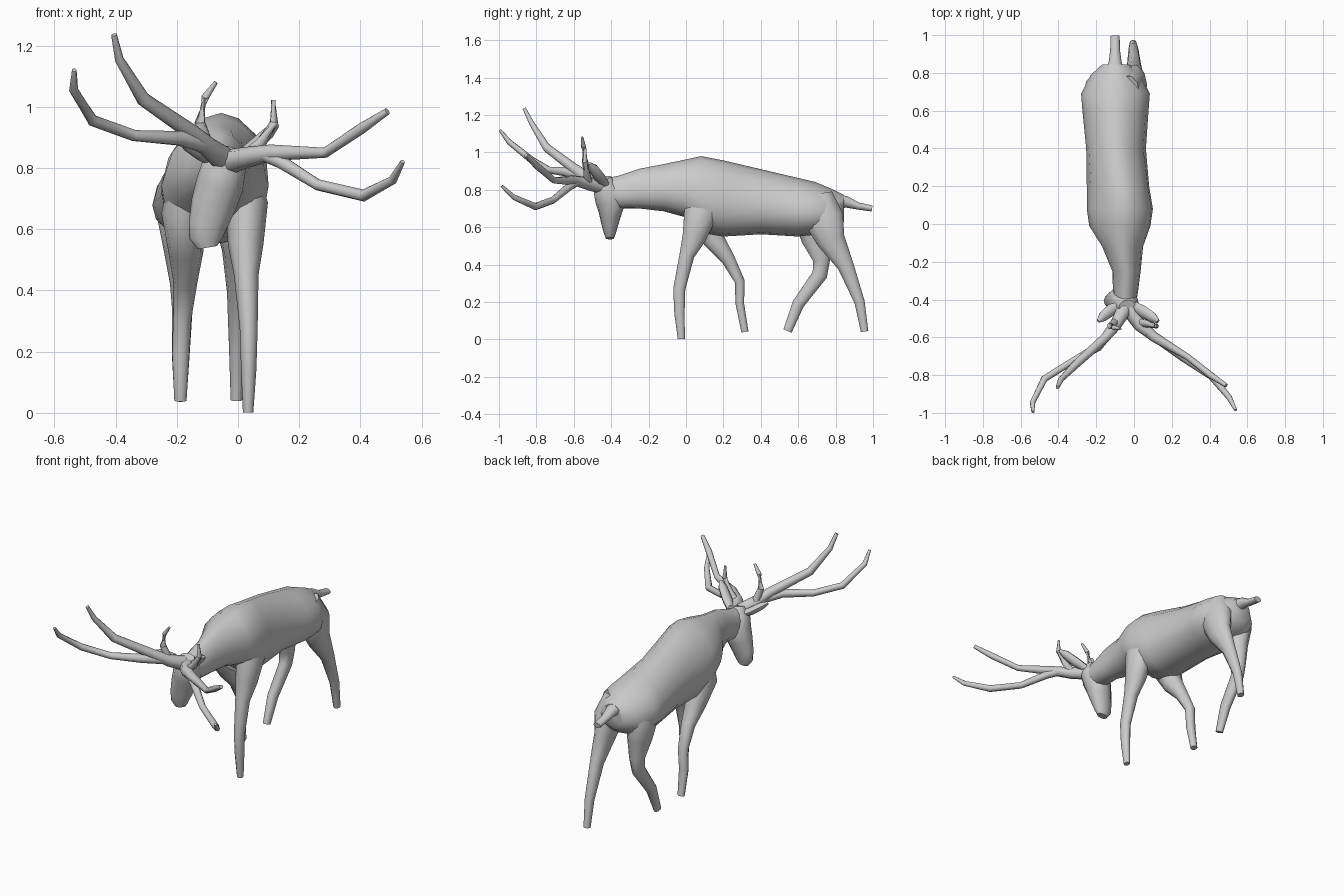
import bpy, bmesh, math
from mathutils import Vector


def loft(name, rings):
    """Skin a list of equal-length point rings and cap both ends."""
    bm = bmesh.new()
    vr = [[bm.verts.new(p) for p in ring] for ring in rings]
    n = len(vr[0])
    for a, b in zip(vr, vr[1:]):
        for i in range(n):
            bm.faces.new((a[i], a[(i + 1) % n], b[(i + 1) % n], b[i]))
    bm.faces.new(vr[0])
    bm.faces.new(vr[-1])
    bmesh.ops.recalc_face_normals(bm, faces=bm.faces)
    me = bpy.data.meshes.new(name)
    bm.to_mesh(me)
    bm.free()
    ob = bpy.data.objects.new(name, me)
    bpy.context.collection.objects.link(ob)
    bpy.ops.object.select_all(action='DESELECT')
    ob.select_set(True)
    bpy.context.view_layer.objects.active = ob
    bpy.ops.object.shade_smooth_by_angle(angle=math.radians(50))
    return ob


def tube(name, pts, sides=10, ref=(1, 0, 0)):
    """Tapered tube; each point is x, y, z, radius along ref, radius across."""
    c = [Vector(p[:3]) for p in pts]
    rings = []
    for i, p in enumerate(pts):
        t = Vector()
        if i > 0:
            t += (c[i] - c[i - 1]).normalized()
        if i < len(c) - 1:
            t += (c[i + 1] - c[i]).normalized()
        t.normalize()
        u = Vector(ref)
        u = (u - t * u.dot(t)).normalized()
        v = t.cross(u)
        ru, rv = p[3], p[-1]
        rings.append([c[i] + u * ru * math.cos(a) + v * rv * math.sin(a)
                      for a in (2 * math.pi * k / sides for k in range(sides))])
    return loft(name, rings)


# Torso and neck: y, centre x, top z, bottom z, half width
sections = [
    (-.46, -.045, .855, .76, .05), (-.36, -.045, .875, .70, .066),
    (-.25, -.04, .912, .70, .075), (-.12, -.06, .937, .685, .108),
    (-.01, -.075, .96, .655, .162), (.08, -.075, .98, .57, .175),
    (.2, -.085, .957, .55, .165), (.4, -.095, .91, .562, .158),
    (.6, -.098, .863, .55, .175), (.69, -.098, .842, .56, .182),
    (.79, -.098, .80, .58, .13), (.845, -.098, .772, .63, .07)]
N = 16
rings = []
for y, xc, zt, zb, hw in sections:
    zm = zb + .42 * (zt - zb)
    ring = []
    for k in range(N):
        a = 2 * math.pi * k / N
        ca, sa = math.cos(a), math.sin(a)
        w = abs(ca) ** (1.15 if sa > 0 else .85)
        x = xc + math.copysign(hw * w, ca)
        # the withers sit slightly towards +x
        x += .02 * max(sa, 0) * (1 if -.05 < y < .3 else 0)
        ring.append((x, y, zm + sa * ((zt - zm) if sa > 0 else (zm - zb))))
    rings.append(ring)
loft("torso_and_neck", rings)

# Tail
tube("tail", [(-.1, .78, .735, .06, .05), (-.1, .86, .735, .034, .032),
              (-.1, .92, .713, .026, .02), (-.1, .995, .70, .024, .017)])

# Head, hanging down from the neck
tube("head", [(-.035, -.44, .86, .045, .04), (-.045, -.425, .81, .072, .072),
              (-.06, -.40, .745, .078, .085), (-.08, -.405, .68, .074, .063),
              (-.1, -.407, .61, .062, .044), (-.105, -.407, .57, .054, .033),
              (-.1, -.407, .54, .032, .022)], 12)

# Legs, foot first
legs = {
    "front_leg_right": [
        (.033, -.025, .002, .017, .02), (.035, -.035, .14, .025, .029),
        (.035, -.036, .27, .029, .034), (.027, .005, .45, .04, .042),
        (.025, .045, .55, .058, .068), (.028, .08, .68, .07, .095),
        (.0, .1, .80, .06, .085)],
    "front_leg_left": [
        (-.188, .315, .04, .02, .02), (-.187, .288, .19, .028, .024),
        (-.182, .287, .31, .03, .028), (-.172, .225, .43, .04, .039),
        (-.17, .15, .53, .058, .06), (-.18, .09, .65, .07, .09),
        (-.16, .09, .79, .06, .08)],
    "hind_leg_left": [
        (-.188, .543, .045, .02, .025), (-.187, .60, .19, .029, .034),
        (-.182, .715, .345, .034, .043), (-.18, .725, .42, .042, .047),
        (-.18, .70, .53, .062, .085), (-.19, .69, .65, .078, .115),
        (-.16, .68, .76, .06, .09)],
    "hind_leg_right": [
        (-.005, .955, .042, .019, .021), (-.003, .928, .2, .026, .029),
        (.0, .853, .395, .036, .046), (.0, .775, .53, .052, .08),
        (-.005, .74, .64, .075, .11), (-.03, .70, .76, .06, .09)],
}
for name, pts in legs.items():
    tube(name, pts)

# Antlers: x, y, z, radius
antlers = {
    "antler_left_beam": [
        (-.05, -.45, .83, .042), (-.095, -.53, .865, .034), (-.15, -.60, .915, .027),
        (-.31, -.745, 1.025, .023), (-.388, -.825, 1.155, .015), (-.405, -.865, 1.235, .010)],
    "antler_left_outer": [
        (-.10, -.54, .87, .025), (-.19, -.65, .897, .025), (-.34, -.735, .906, .019),
        (-.475, -.82, .955, .019), (-.537, -.945, 1.055, .015), (-.535, -.995, 1.12, .008)],
    "antler_left_tine": [
        (-.10, -.52, .87, .022), (-.125, -.54, .95, .018),
        (-.108, -.548, 1.03, .013), (-.072, -.555, 1.08, .007)],
    "antler_right_beam": [
        (-.025, -.45, .82, .042), (.03, -.535, .835, .034), (.11, -.60, .85, .027),
        (.285, -.705, .85, .017), (.405, -.80, .93, .018), (.488, -.855, .985, .011)],
    "antler_right_outer": [
        (.07, -.57, .85, .024), (.14, -.62, .82, .023), (.26, -.71, .745, .019),
        (.41, -.805, .71, .020), (.505, -.92, .76, .015), (.538, -.985, .82, .008)],
    "antler_right_tine": [
        (.03, -.52, .84, .022), (.075, -.53, .88, .02),
        (.118, -.54, .95, .014), (.115, -.54, 1.022, .007)],
}
for name, pts in antlers.items():
    tube(name, pts, 8, (.2, -.3, 1))

# Ears
tube("ear_right", [(.0, -.43, .83, .022, .02), (.05, -.465, .87, .033, .022),
                   (.10, -.495, .915, .028, .02), (.128, -.515, .94, .010, .008)], 8, (0, 1, 0))
tube("ear_left", [(-.07, -.43, .82, .022, .02), (-.12, -.455, .845, .033, .022),
                  (-.165, -.49, .875, .028, .02), (-.19, -.515, .89, .010, .008)], 8, (0, 1, 0))
